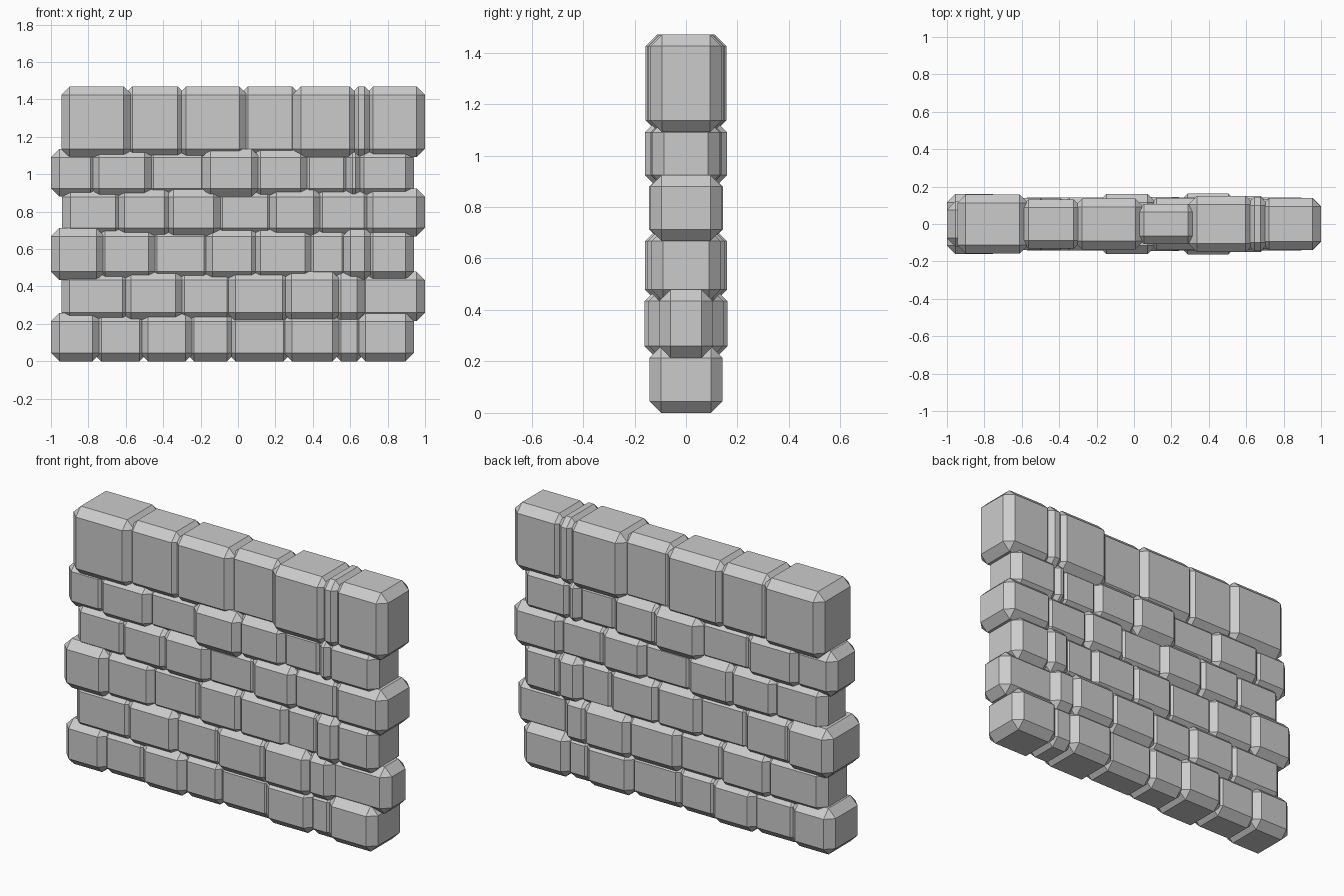
import bpy
import bmesh

CHAMFER = 0.045
LAP = 0.022  # neighbouring stones overlap by this much on each side of a joint


def stone(name, x0, x1, depth, z0, z1):
    """Box with single-cut chamfers on every edge."""
    bm = bmesh.new()
    bmesh.ops.create_cube(bm, size=1)
    for v in bm.verts:
        v.co.x = x1 if v.co.x > 0 else x0
        v.co.y = depth if v.co.y > 0 else -depth
        v.co.z = z1 if v.co.z > 0 else z0
    bmesh.ops.bevel(bm, geom=bm.edges[:], offset=CHAMFER, segments=1,
                    affect='EDGES', profile=0.5)
    mesh = bpy.data.meshes.new(name)
    bm.to_mesh(mesh)
    bm.free()
    bpy.context.collection.objects.link(bpy.data.objects.new(name, mesh))


# Horizontal joints between courses
levels = [0.0, 0.237, 0.457, 0.69, 0.902, 1.113, 1.47]

# Each course: vertical joints (first and last are wall ends), stone half depths
courses = [
    ([-1.0, -.754, -.503, -.257, -.037, .265, .527, .658, .94],
     [.142, .12, .142, .118, .112, .142, .118, .142]),
    ([-.945, -.594, -.31, -.037, .262, .529, .658, 1.0],
     [.128, .142, .12, .145, .162, .145, .105]),
    ([-1.0, -.733, -.455, -.16, .096, .38, .578, .70, .94],
     [.16, .135, .115, .135, .138, .12, .15, .135]),
    ([-.94, -.631, -.369, -.107, .182, .428, .698, 1.0],
     [.122, .138, .143, .118, .143, .122, .14]),
    ([-1.0, -.765, -.476, -.171, .096, .358, .588, .65, .94],
     [.12, .14, .112, .16, .138, .115, .135, .13]),
    ([-.945, -.588, -.30, .03, .313, .62, .70, 1.0],
     [.157, .132, .135, .108, .15, .145, .138]),
]

# Stack the courses
for r, (joints, depths) in enumerate(courses):
    z0 = levels[r] - (LAP if r else 0)
    z1 = levels[r + 1] + (LAP if r < len(courses) - 1 else 0)
    last = len(depths) - 1
    for i, depth in enumerate(depths):
        x0 = joints[i] - (LAP if i else 0)
        x1 = joints[i + 1] + (LAP if i < last else 0)
        kind = "coping_stone" if r == len(courses) - 1 else "wall_stone"
        stone(f"{kind}_{r + 1}_{i + 1}", x0, x1, depth, z0, z1)
